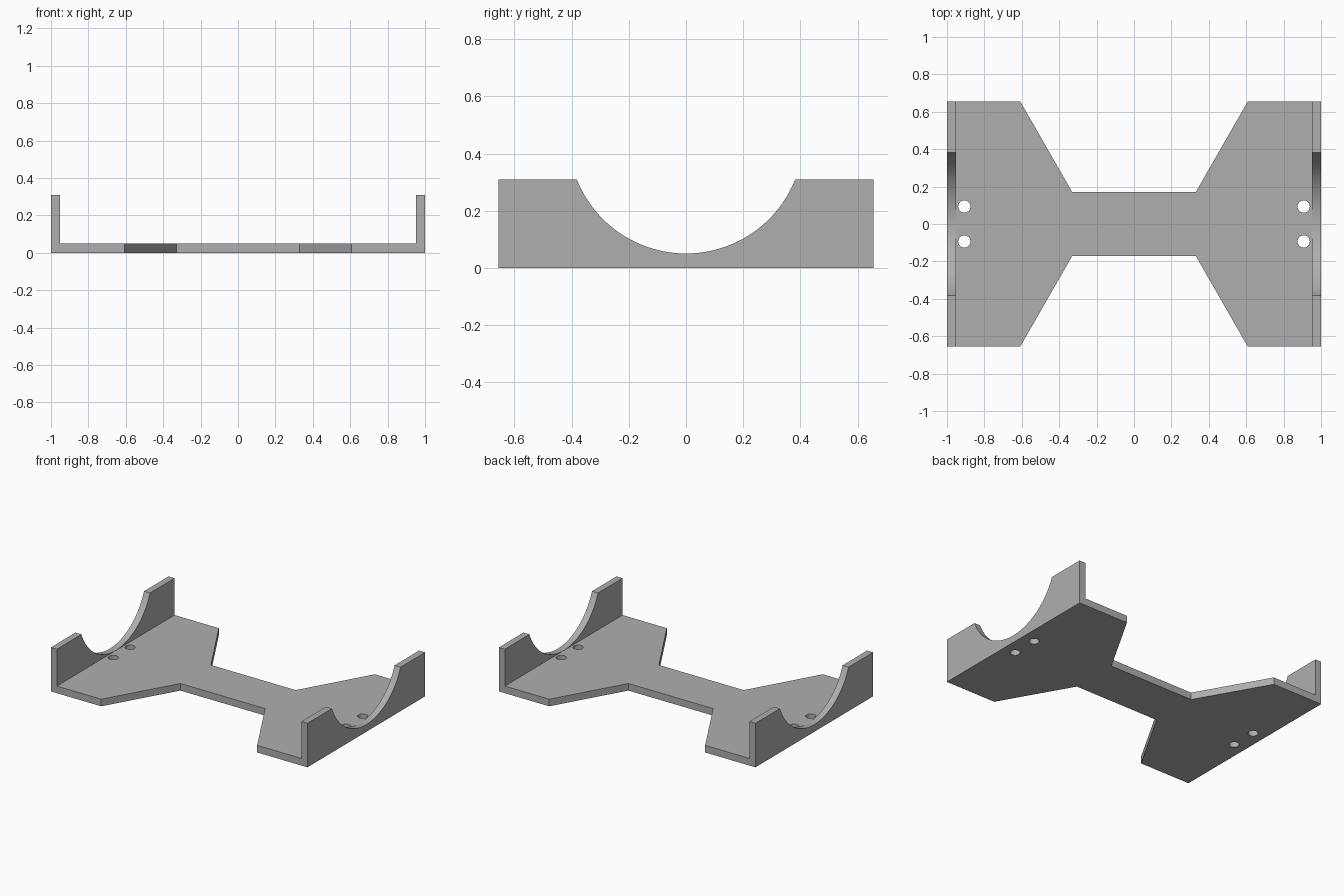
import bpy, bmesh, math
from mathutils import Matrix

cube = bpy.data.objects.get("Cube")
if cube:
    bpy.data.objects.remove(cube, do_unlink=True)

HALF_X, HALF_Y, HEIGHT = 1.0, 0.655, 0.31
FLOOR, WALL = 0.05, 0.047
WAIST_Y, WAIST_X, FLARE_X = 0.17, 0.33, 0.608
ARC_R = 0.411
HOLE_X, HOLE_Y, HOLE_R = 0.907, 0.0935, 0.033

grey = bpy.data.materials.new("plain grey")
grey.use_nodes = True
colour = (0.43, 0.43, 0.43, 1)
grey.diffuse_color = colour
grey.node_tree.nodes["Principled BSDF"].inputs["Base Color"].default_value = colour


def to_object(name, bm):
    bmesh.ops.recalc_face_normals(bm, faces=bm.faces)
    mesh = bpy.data.meshes.new(name)
    bm.to_mesh(mesh)
    bm.free()
    mesh.materials.append(grey)
    obj = bpy.data.objects.new(name, mesh)
    bpy.context.collection.objects.link(obj)
    return obj


def cylinder(name, radius, depth, matrix, sides):
    bm = bmesh.new()
    bmesh.ops.create_cone(bm, cap_ends=True, segments=sides, radius1=radius,
                          radius2=radius, depth=depth, matrix=matrix)
    return to_object(name, bm)


def cut(target, cutter):
    """Subtract the cutter from the target and discard it."""
    cutter.hide_render = True
    mod = target.modifiers.new("cut", 'BOOLEAN')
    mod.operation, mod.solver, mod.object = 'DIFFERENCE', 'EXACT', cutter
    bpy.context.view_layer.objects.active = target
    bpy.ops.object.modifier_apply(modifier=mod.name)
    bpy.data.objects.remove(cutter, do_unlink=True)


# Solid block with the narrow-waisted outline
quarter = [(HALF_X, HALF_Y), (FLARE_X, HALF_Y), (WAIST_X, WAIST_Y)]
back = quarter + [(-x, y) for x, y in reversed(quarter)]
outline = back + [(x, -y) for x, y in reversed(back)]
bm = bmesh.new()
base = bm.faces.new([bm.verts.new((x, y, 0)) for x, y in outline])
top = bmesh.ops.extrude_face_region(bm, geom=[base])["geom"]
bmesh.ops.translate(bm, vec=(0, 0, HEIGHT),
                    verts=[v for v in top if isinstance(v, bmesh.types.BMVert)])
bracket = to_object("cradle_bracket", bm)

# Channel that leaves the floor plate and two end walls
bm = bmesh.new()
bmesh.ops.create_cube(bm, size=1, matrix=Matrix.Translation((0, 0, FLOOR + 0.5))
                      @ Matrix.Diagonal((2 * (HALF_X - WALL), 2, 1, 1)))
cut(bracket, to_object("channel_cutter", bm))

# Round cradle notch through both end walls
cut(bracket, cylinder("cradle_cutter", ARC_R, 3,
                      Matrix.Translation((0, 0, FLOOR + ARC_R + 0.0008))
                      @ Matrix.Rotation(math.pi / 2, 4, 'Y'), 128))

# Screw holes through the floor beside each wall
for sx in (-1, 1):
    for sy in (-1, 1):
        cut(bracket, cylinder("hole_cutter", HOLE_R, 0.5,
                              Matrix.Translation((sx * HOLE_X, sy * HOLE_Y, 0)), 32))

bpy.ops.object.select_all(action='DESELECT')
bracket.select_set(True)
bpy.context.view_layer.objects.active = bracket
bpy.ops.object.shade_smooth_by_angle(angle=math.radians(30))
